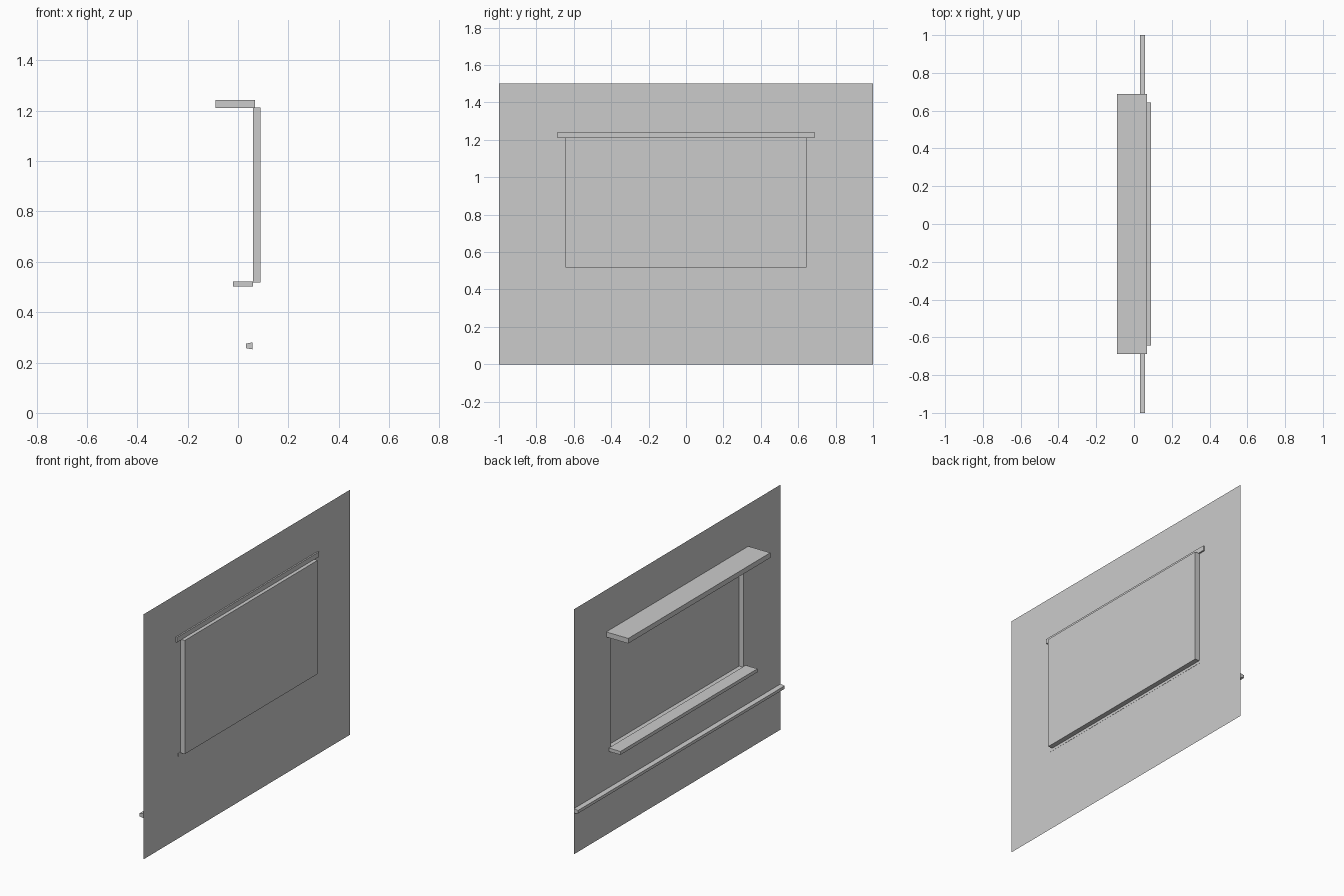
import bpy
import bmesh

cube = bpy.data.objects.get("Cube")
if cube:
    bpy.data.objects.remove(cube, do_unlink=True)

grey = bpy.data.materials.new("light grey")
grey.use_nodes = True
grey.diffuse_color = (0.6, 0.6, 0.6, 1)
grey.node_tree.nodes["Principled BSDF"].inputs["Base Color"].default_value = (0.6, 0.6, 0.6, 1)

WALL_X = 0.059


def finish(name, bm):
    mesh = bpy.data.meshes.new(name)
    bm.to_mesh(mesh)
    bm.free()
    mesh.materials.append(grey)
    obj = bpy.data.objects.new(name, mesh)
    bpy.context.collection.objects.link(obj)
    return obj


def bar(name, profile, half_length):
    """Extrude an x-z profile along y, centred on y = 0."""
    bm = bmesh.new()
    face = bm.faces.new([bm.verts.new((x, -half_length, z)) for x, z in profile])
    ext = bmesh.ops.extrude_face_region(bm, geom=[face])
    verts = [g for g in ext["geom"] if isinstance(g, bmesh.types.BMVert)]
    bmesh.ops.translate(bm, verts=verts, vec=(0, 2 * half_length, 0))
    bmesh.ops.recalc_face_normals(bm, faces=bm.faces)
    return finish(name, bm)


def board(name, x0, x1, z0, z1, half_length):
    return bar(name, [(x0, z0), (x1, z0), (x1, z1), (x0, z1)], half_length)


def ring(bm, x, half_width, z0, z1):
    corners = [(-half_width, z0), (half_width, z0), (half_width, z1), (-half_width, z1)]
    return [bm.verts.new((x, y, z)) for y, z in corners]


def bridge(bm, a, b):
    for i in range(4):
        j = (i + 1) % 4
        bm.faces.new((a[i], a[j], b[j], b[i]))


# Thin wall sheet with a rectangular opening
bm = bmesh.new()
bridge(bm, ring(bm, WALL_X, 1.0, 0.0, 1.5), ring(bm, WALL_X, 0.643, 0.517, 1.213))
finish("wall", bm)

# Shallow window recess: four reveals and the pane closing it
bm = bmesh.new()
opening = ring(bm, WALL_X, 0.643, 0.517, 1.213)
back = ring(bm, 0.09, 0.643, 0.517, 1.213)
bridge(bm, opening, back)
bm.faces.new(back)
finish("window_recess", bm)

# Ledges above and below the window
board("window_hood", -0.09, 0.068, 1.211, 1.242, 0.687)
board("window_sill", -0.02, 0.06, 0.501, 0.522, 0.663)

# Tapered rail along the whole wall
bar("wall_rail", [(0.032, 0.257), (0.0585, 0.252), (0.0585, 0.28), (0.032, 0.275)], 1.0)
